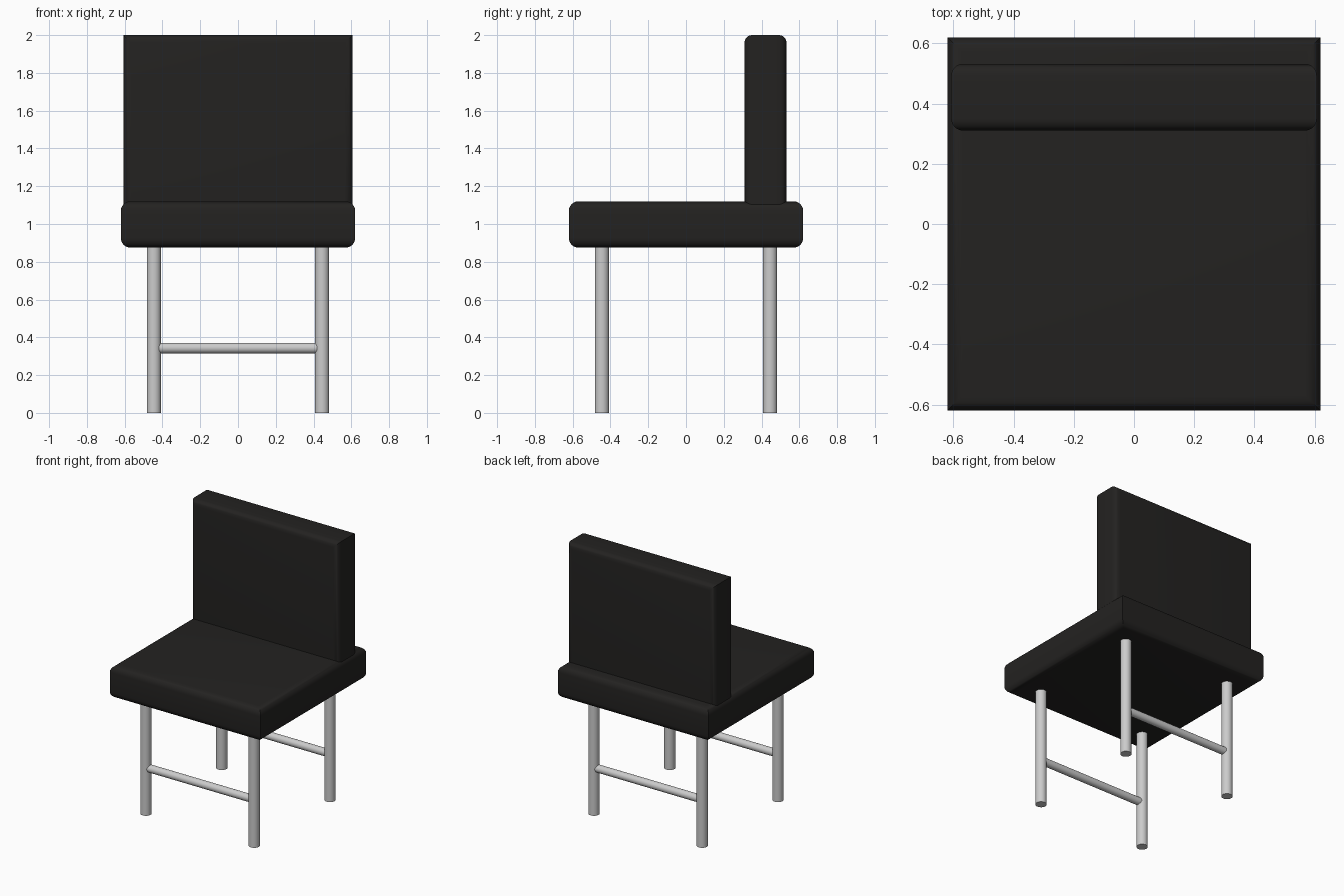
import bpy, bmesh, math

if "Cube" in bpy.data.objects:
    bpy.data.objects.remove(bpy.data.objects["Cube"])

SEGMENTS = 6
black = bpy.data.materials.new("black_upholstery")
black.diffuse_color = (0.017, 0.016, 0.015, 1)
black.use_nodes = True
black.node_tree.nodes["Principled BSDF"].inputs["Base Color"].default_value = black.diffuse_color


def smooth(obj):
    bpy.ops.object.select_all(action='DESELECT')
    obj.select_set(True)
    bpy.context.view_layer.objects.active = obj
    bpy.ops.object.shade_smooth_by_angle(angle=math.radians(35))


def cushion(name, lo, hi, radius, axis):
    """Box whose edges are rounded, except those running along the given axis."""
    bm = bmesh.new()
    bmesh.ops.create_cube(bm, size=1)
    for v in bm.verts:
        v.co = [hi[i] if v.co[i] > 0 else lo[i] for i in range(3)]
    edges = [e for e in bm.edges
             if abs(e.verts[0].co[axis] - e.verts[1].co[axis]) < 1e-5]
    bmesh.ops.bevel(bm, geom=edges, offset=radius, offset_type='OFFSET',
                    segments=SEGMENTS, profile=0.5, affect='EDGES')
    mesh = bpy.data.meshes.new(name)
    bm.to_mesh(mesh)
    bm.free()
    obj = bpy.data.objects.new(name, mesh)
    bpy.context.collection.objects.link(obj)
    mesh.materials.append(black)
    smooth(obj)


def tube(name, radius, length, location, rotation=(0, 0, 0)):
    bpy.ops.mesh.primitive_cylinder_add(vertices=32, radius=radius, depth=length,
                                        location=location, rotation=rotation)
    obj = bpy.context.object
    obj.name = name
    smooth(obj)


# Padded seat and backrest, with mitred corners
cushion("seat", (-0.62, -0.62, 0.875), (0.62, 0.62, 1.12), 0.05, 2)
cushion("backrest", (-0.607, 0.31, 1.0), (0.607, 0.532, 2.0), 0.04, 1)

# Tubular legs with a crossbar at the front and at the back
LEG = 0.445
for y, end in ((-LEG, "front"), (LEG, "back")):
    for x, side in ((-LEG, "left"), (LEG, "right")):
        tube(f"{end}_{side}_leg", 0.038, 0.9, (x, y, 0.45))
    tube(f"{end}_crossbar", 0.028, 2 * LEG, (0, y, 0.343), (0, math.pi / 2, 0))
